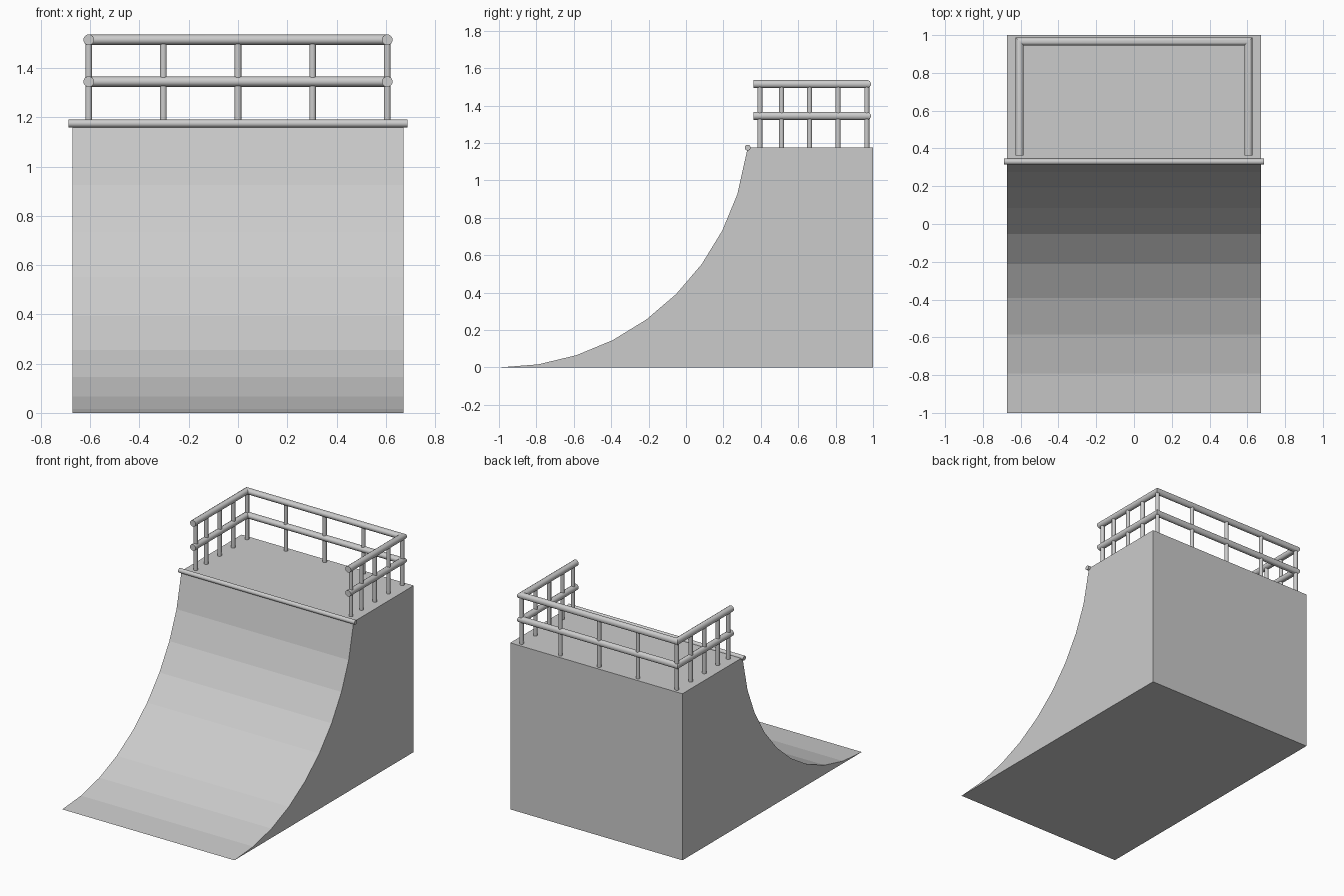
import bpy, bmesh
from math import sin, cos, pi, radians
from mathutils import Vector

if "Cube" in bpy.data.objects:
    bpy.data.objects.remove(bpy.data.objects["Cube"])

HALF_W, DECK_Z, R = 0.672, 1.175, 1.34
RAIL_X, RAIL_Y = 0.606, 0.967


def make_object(name, bm, smooth=False):
    bmesh.ops.recalc_face_normals(bm, faces=bm.faces)
    mesh = bpy.data.meshes.new(name)
    bm.to_mesh(mesh)
    bm.free()
    obj = bpy.data.objects.new(name, mesh)
    bpy.context.collection.objects.link(obj)
    if smooth:
        bpy.ops.object.select_all(action='DESELECT')
        obj.select_set(True)
        bpy.context.view_layer.objects.active = obj
        bpy.ops.object.shade_smooth_by_angle(angle=radians(40))
    return obj


def tube(name, points, radius, sides=12):
    """Capped round tube along a path, with mitred corners."""
    pts = [Vector(p) for p in points]
    bm = bmesh.new()
    rings = []
    for i, p in enumerate(pts):
        d_in = (p - pts[i - 1]).normalized() if i else (pts[1] - p).normalized()
        d_out = (pts[i + 1] - p).normalized() if i < len(pts) - 1 else d_in
        tangent = (d_in + d_out).normalized()
        ref = Vector((0, 1, 0)) if abs(tangent.z) > 0.9 else Vector((0, 0, 1))
        side = tangent.cross(ref).normalized()
        stretch = 1 / tangent.dot(d_in)
        rings.append([bm.verts.new(p + side * radius * stretch * cos(a) + ref * radius * sin(a))
                      for a in (2 * pi * (k + 0.5) / sides for k in range(sides))])
    for a, b in zip(rings, rings[1:]):
        for k in range(sides):
            n = (k + 1) % sides
            bm.faces.new((a[k], a[n], b[n], b[k]))
    bm.faces.new(rings[0])
    bm.faces.new(rings[-1])
    return make_object(name, bm, smooth=True)


# Ramp body: flat-faceted quarter-circle curve and deck, extruded across x
profile = [(-1 + R * sin(radians(9 * i)), R * (1 - cos(radians(9 * i)))) for i in range(9)]
profile += [(0.33, DECK_Z), (1, DECK_Z), (1, 0)]
bm = bmesh.new()
face = bm.faces.new([bm.verts.new((-HALF_W, y, z)) for y, z in profile])
ext = bmesh.ops.extrude_face_region(bm, geom=[face])
bmesh.ops.translate(bm, vec=(2 * HALF_W, 0, 0),
                    verts=[g for g in ext['geom'] if isinstance(g, bmesh.types.BMVert)])
make_object("ramp_body", bm)

# Coping pipe along the lip
tube("coping", [(-0.688, 0.33, DECK_Z), (0.688, 0.33, DECK_Z)], 0.016)

# U-shaped guard rails
for name, z in (("middle_rail", 1.345), ("top_rail", 1.515)):
    tube(name, [(-RAIL_X, 0.362, z), (-RAIL_X, RAIL_Y, z),
                (RAIL_X, RAIL_Y, z), (RAIL_X, 0.362, z)], 0.022)

# Posts: along the back, then mirrored along both sides
spots = [(x, RAIL_Y) for x in (-RAIL_X, -0.303, 0, 0.303, RAIL_X)]
spots += [(s * RAIL_X, y) for s in (-1, 1) for y in (0.395, 0.511, 0.661, 0.813)]
for i, (x, y) in enumerate(spots):
    tube(f"rail_post_{i + 1}", [(x, y, DECK_Z), (x, y, 1.51)], 0.014)
